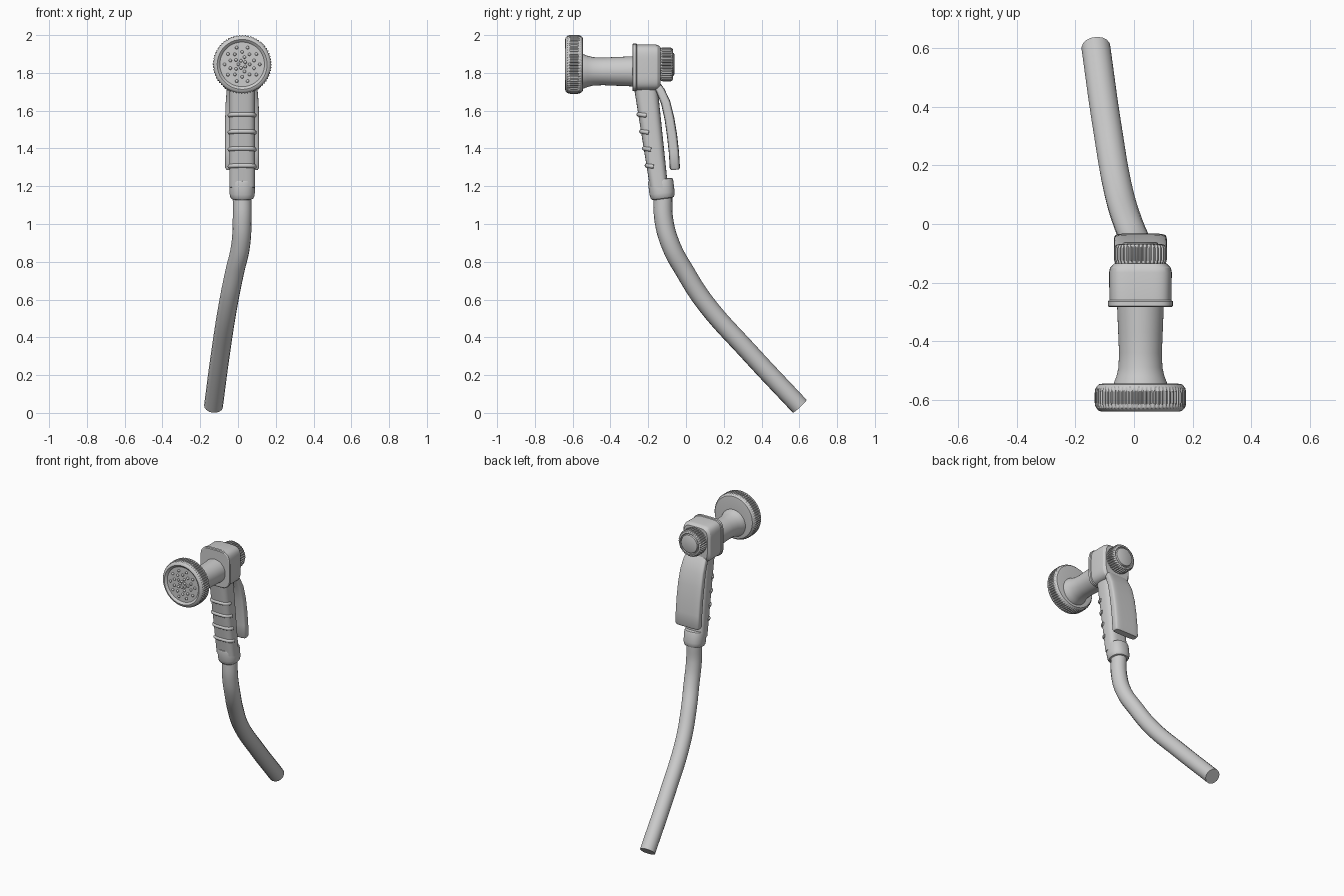
import bpy, bmesh, math
from mathutils import Vector

if "Cube" in bpy.data.objects:
    bpy.data.objects.remove(bpy.data.objects["Cube"])

CX = 0.022      # axis of the sprayer in x
TAU = math.tau


def finish(name, bm, angle=35):
    bmesh.ops.recalc_face_normals(bm, faces=bm.faces)
    me = bpy.data.meshes.new(name)
    bm.to_mesh(me)
    bm.free()
    ob = bpy.data.objects.new(name, me)
    bpy.context.collection.objects.link(ob)
    smooth(ob, angle)
    return ob


def smooth(ob, angle=35):
    bpy.ops.object.select_all(action='DESELECT')
    ob.select_set(True)
    bpy.context.view_layer.objects.active = ob
    bpy.ops.object.shade_smooth_by_angle(angle=math.radians(angle))


def skin(name, rings, angle=35):
    """Bridge equal-length closed rings of points and cap both ends."""
    bm = bmesh.new()
    rows = [[bm.verts.new(p) for p in r] for r in rings]
    n = len(rows[0])
    for a, b in zip(rows, rows[1:]):
        for i in range(n):
            j = (i + 1) % n
            bm.faces.new((a[i], a[j], b[j], b[i]))
    bm.faces.new(rows[0])
    bm.faces.new(rows[-1])
    return finish(name, bm, angle)


def ring(c, u, v, e=2.0, n=48):
    """Superellipse ring about c with half axes u and v."""
    c, u, v = Vector(c), Vector(u), Vector(v)
    f = lambda t: math.copysign(abs(t) ** (2 / e), t)
    return [c + u * f(math.cos(TAU * i / n)) + v * f(math.sin(TAU * i / n)) for i in range(n)]


def lathe_y(name, z, profile, n=48, angle=35):
    """Turn (y, radius, knurl depth) points about a y axis."""
    wave = (0, 1, 1, 0)
    rings = []
    for y, r, k in profile:
        rings.append([])
        for i in range(n):
            a, q = TAU * i / n, r - k * wave[i % 4]
            rings[-1].append((CX + q * math.cos(a), y, z + q * math.sin(a)))
    return skin(name, rings, angle)


def tube(name, pts, r, kind='POLY'):
    cu = bpy.data.curves.new(name, 'CURVE')
    cu.dimensions = '3D'
    cu.bevel_depth, cu.bevel_resolution, cu.use_fill_caps = r, 6, True
    cu.resolution_u = 10
    sp = cu.splines.new(kind)
    if kind == 'BEZIER':
        sp.bezier_points.add(len(pts) - 1)
        for b, p in zip(sp.bezier_points, pts):
            b.co = p
            b.handle_left_type = b.handle_right_type = 'AUTO'
    else:
        sp.points.add(len(pts) - 1)
        for b, p in zip(sp.points, pts):
            b.co = (*p, 1)
    ob = bpy.data.objects.new(name, cu)
    bpy.context.collection.objects.link(ob)
    bpy.ops.object.select_all(action='DESELECT')
    ob.select_set(True)
    bpy.context.view_layer.objects.active = ob
    bpy.ops.object.convert(target='MESH')
    smooth(bpy.context.view_layer.objects.active)


# Spray head: knurled rim with a slightly recessed face
lathe_y("spray_head", 1.845, [
    (-0.628, 0.118, 0), (-0.634, 0.124, 0), (-0.64, 0.132, 0), (-0.637, 0.143, 0),
    (-0.628, 0.151, 0), (-0.622, 0.154, 0.004), (-0.61, 0.156, 0.005),
    (-0.575, 0.156, 0.005), (-0.562, 0.154, 0.004), (-0.556, 0.150, 0),
    (-0.547, 0.142, 0), (-0.545, 0.13, 0), (-0.545, 0.05, 0)], 256)

# Nozzle studs on the spray face
bm = bmesh.new()
for count, rad, off in ((10, 0.093, 0), (10, 0.066, 0.5), (5, 0.04, 0), (5, 0.02, 0.5)):
    for i in range(count):
        a = TAU * (i + off) / count
        geo = bmesh.ops.create_uvsphere(bm, u_segments=12, v_segments=8, radius=0.0085)
        bmesh.ops.translate(bm, verts=geo['verts'], vec=(
            CX + rad * math.cos(a), -0.63, 1.845 + rad * math.sin(a)))
finish("spray_nozzles", bm, 60)

# Flared neck between head and valve body
lathe_y("neck", 1.808, [
    (-0.55, 0.092, 0), (-0.54, 0.09, 0), (-0.52, 0.082, 0), (-0.49, 0.075, 0),
    (-0.44, 0.073, 0), (-0.37, 0.076, 0), (-0.27, 0.080, 0)])

# Valve body with front lip
body = [(-0.284, 0.105, 0.121), (-0.280, 0.111, 0.126), (-0.264, 0.111, 0.126),
        (-0.260, 0.106, 0.122), (-0.165, 0.107, 0.122), (-0.150, 0.104, 0.119),
        (-0.135, 0.090, 0.108)]
skin("valve_body", [ring((CX, y, 1.829), (w, 0, 0), (0, 0, h), 4.5, 64) for y, w, h in body], 30)

# Knurled rear knob with stepped cap
lathe_y("rear_knob", 1.845, [
    (-0.145, 0.082, 0), (-0.130, 0.088, 0.005), (-0.122, 0.09, 0.007), (-0.082, 0.09, 0.007),
    (-0.074, 0.086, 0.005), (-0.070, 0.080, 0), (-0.068, 0.070, 0), (-0.075, 0.067, 0),
    (-0.075, 0.063, 0), (-0.065, 0.060, 0), (-0.062, 0.054, 0)], 144)


# Tapered, leaning grip
def grip_at(z):
    t = (1.73 - z) / 0.53
    return -0.214 + 0.070 * t, 0.064 - 0.015 * t      # centre y, half depth


def grip_ring(z, grow=0.0):
    y, d = grip_at(z)
    return ring((CX, y, z), (0.068 + grow, 0, 0), (0, d + grow, -0.14 * d), 3.2)


skin("grip", [grip_ring(z) for z in (1.75, 1.6, 1.45, 1.3, 1.19)])

# Finger ridges wrapped round the front of the grip
for i, z in enumerate((1.58, 1.49, 1.40, 1.31)):
    tube(f"finger_ridge_{i + 1}", grip_ring(z - 0.008, -0.002)[25:48], 0.0115)

# Collar joining grip and hose
axis = Vector((0, 0.13, -1)).normalized()
side = Vector((0, 1, 0.13)).normalized()
collar = [(-0.055, 0.058), (-0.052, 0.064), (-0.044, 0.067), (0.02, 0.067),
          (0.038, 0.064), (0.048, 0.058), (0.051, 0.048)]
skin("hose_collar", [ring(Vector((CX, -0.129, 1.183)) + axis * s, (r, 0, 0), side * r, 2.3)
                     for s, r in collar])

# Curved squeeze lever
path = [(-0.165, 1.755), (-0.135, 1.705), (-0.108, 1.645), (-0.088, 1.56),
        (-0.074, 1.47), (-0.064, 1.38), (-0.059, 1.298), (-0.0585, 1.287)]
half = [(0.074, 0.018), (0.082, 0.023), (0.087, 0.025), (0.09, 0.026),
        (0.09, 0.027), (0.09, 0.027), (0.09, 0.027), (0.083, 0.021)]
rings = []
for i, ((y, z), (w, t)) in enumerate(zip(path, half)):
    a, b = path[max(i - 1, 0)], path[min(i + 1, len(path) - 1)]
    nrm = Vector((0, a[1] - b[1], b[0] - a[0])).normalized()
    rings.append(ring((CX, y, z), (w, 0, 0), nrm * t, 5))
skin("squeeze_lever", rings, 45)

# Flexible hose sweeping back to the ground
tube("hose", [(CX, -0.122, 1.16), (CX, -0.117, 1.02), (0.014, -0.080, 0.887),
              (-0.018, -0.003, 0.744), (-0.050, 0.100, 0.585), (-0.092, 0.335, 0.32),
              (-0.130, 0.602, 0.035)], 0.05, 'BEZIER')
